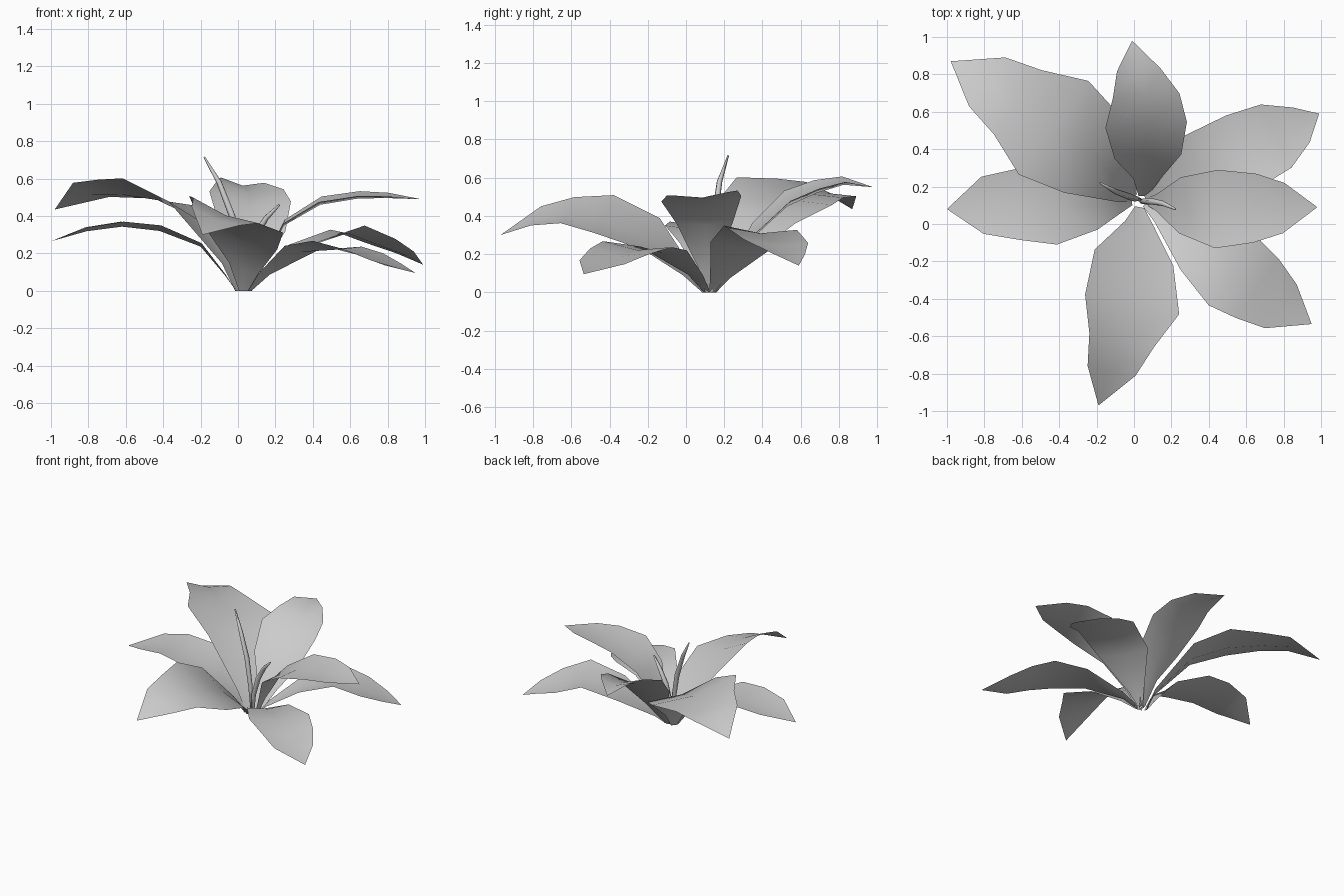
import bpy, bmesh, math
from mathutils import Vector

if "Cube" in bpy.data.objects:
    bpy.data.objects.remove(bpy.data.objects["Cube"])


def finish(name, bm):
    me = bpy.data.meshes.new(name)
    bm.to_mesh(me)
    bm.free()
    for p in me.polygons:
        p.use_smooth = True
    ob = bpy.data.objects.new(name, me)
    bpy.context.collection.objects.link(ob)
    return ob


def leaf(name, path, widths, roll, sag=0.14):
    """Channelled blade: midrib path, half width per row, sideways roll in degrees."""
    pts = [Vector(p) for p in path]
    d = pts[-1] - pts[0]
    d.z = 0
    d.normalize()
    r = math.radians(roll)
    side = Vector((-d.y * math.cos(r), d.x * math.cos(r), math.sin(r)))
    flat = Vector((-d.y, d.x, 0))
    bm = bmesh.new()
    rows = []
    for i, (p, w) in enumerate(zip(pts[:-1], widths)):
        s = flat if i == 0 else side
        drop = 0 if i == 0 else sag * w
        mid = p - Vector((0, 0, drop))
        rows.append([bm.verts.new(v) for v in (p - s * w, mid, p + s * w)])
    for a, b in zip(rows, rows[1:]):
        for j in range(2):
            bm.faces.new((a[j + 1], a[j], b[j], b[j + 1]))
    tip = bm.verts.new(pts[-1])
    for j in range(2):
        bm.faces.new((rows[-1][j + 1], rows[-1][j], tip))
    bmesh.ops.recalc_face_normals(bm, faces=bm.faces)
    if sum(f.normal.z for f in bm.faces) < 0:
        bmesh.ops.reverse_faces(bm, faces=bm.faces)
    return finish(name, bm)


def sprout(name, path, radii, sides=5):
    """Young rolled leaf: thin tapered tube."""
    pts = [Vector(p) for p in path]
    bm = bmesh.new()
    rings = []
    for i, (p, r) in enumerate(zip(pts, radii)):
        t = pts[min(i + 1, len(pts) - 1)] - pts[max(i - 1, 0)]
        q = t.to_track_quat('Z', 'Y') if i else Vector((0, 0, 1)).to_track_quat('Z', 'Y')
        rings.append([bm.verts.new(p + q @ Vector((r * math.cos(2 * math.pi * k / sides),
                      r * math.sin(2 * math.pi * k / sides), 0))) for k in range(sides)])
    for a, b in zip(rings, rings[1:]):
        for k in range(sides):
            n = (k + 1) % sides
            bm.faces.new((a[k], a[n], b[n], b[k]))
    bm.faces.new(rings[-1])
    bmesh.ops.recalc_face_normals(bm, faces=bm.faces)
    return finish(name, bm)


# Seven spreading leaves, base to tip
leaf("front_leaf",
     [(.03, .09, 0), (.03, 0, .12), (0, -.18, .305), (-.01, -.43, .41),
      (-.065, -.62, .43), (-.12, -.785, .40), (-.19, -.97, .30)],
     [.025, .085, .23, .275, .19, .14], -21)
leaf("right_leaf",
     [(.07, .12, 0), (.12, .115, .12), (.245, .10, .37), (.44, .08, .49),
      (.645, .085, .52), (.80, .085, .515), (.98, .09, .49)],
     [.02, .045, .15, .21, .185, .135], 4)
leaf("left_leaf",
     [(-.01, .12, 0), (-.07, .11, .09), (-.20, .10, .255), (-.42, .10, .35),
      (-.62, .105, .37), (-.81, .10, .34), (-1, .08, .265)],
     [.02, .05, .13, .21, .19, .153], 0)
leaf("back_left_leaf",
     [(0, .14, 0), (-.04, .18, .13), (-.22, .37, .42), (-.43, .515, .53),
      (-.62, .65, .545), (-.785, .76, .54), (-.98, .87, .435)],
     [.025, .08, .26, .32, .22, .167], 13)
leaf("back_leaf",
     [(.05, .15, 0), (.075, .25, .17), (.075, .36, .34), (.065, .53, .505),
      (.065, .685, .565), (.025, .825, .592), (-.01, .98, .55)],
     [.025, .08, .18, .22, .18, .117], 7, .25)
leaf("back_right_leaf",
     [(.06, .14, 0), (.13, .18, .08), (.35, .30, .255), (.585, .39, .338),
      (.76, .47, .268), (.895, .53, .205), (.99, .59, .14)],
     [.02, .06, .19, .212, .188, .103], -3)
leaf("front_right_leaf",
     [(.06, .11, 0), (.14, .05, .09), (.34, -.12, .23), (.53, -.255, .252),
      (.66, -.345, .215), (.785, -.44, .157), (.95, -.535, .095)],
     [.02, .05, .155, .223, .195, .145], -4)

# Two young rolled leaves in the middle
sprout("tall_sprout",
       [(.03, .13, 0), (.01, .135, .2), (-.03, .15, .40), (-.10, .175, .58), (-.18, .22, .715)],
       [.012, .017, .019, .015, .005])
sprout("short_sprout",
       [(.04, .12, 0), (.05, .12, .15), (.09, .12, .29), (.15, .11, .39), (.22, .08, .46)],
       [.012, .017, .019, .015, .006])
